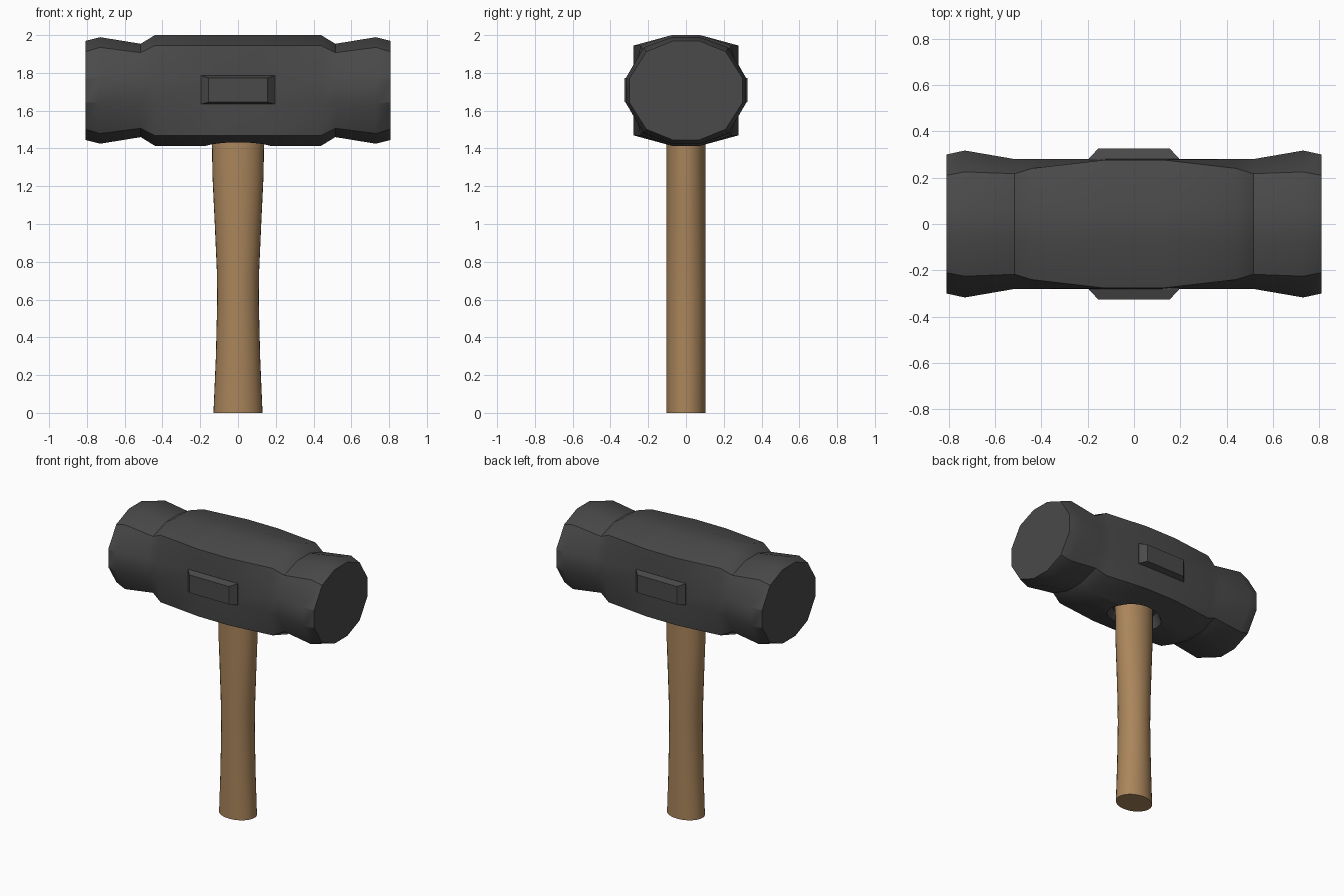
import bpy, bmesh, math

if "Cube" in bpy.data.objects:
    bpy.data.objects.remove(bpy.data.objects["Cube"])

def material(name, rgb):
    m = bpy.data.materials.new(name)
    m.diffuse_color = (*rgb, 1)
    m.use_nodes = True
    m.node_tree.nodes["Principled BSDF"].inputs["Base Color"].default_value = m.diffuse_color
    return m

steel = material("dark_steel", (0.068, 0.068, 0.068))
wood = material("handle_wood", (0.40, 0.235, 0.105))

def loft(name, rings, mat):
    """Skin a list of equal-length closed rings and cap both ends."""
    bm = bmesh.new()
    vs = [[bm.verts.new(p) for p in r] for r in rings]
    n = len(rings[0])
    for a, b in zip(vs, vs[1:]):
        for i in range(n):
            bm.faces.new((a[i], a[(i + 1) % n], b[(i + 1) % n], b[i]))
    bm.faces.new(vs[0])
    bm.faces.new(vs[-1])
    bmesh.ops.recalc_face_normals(bm, faces=bm.faces)
    me = bpy.data.meshes.new(name)
    bm.to_mesh(me)
    bm.free()
    ob = bpy.data.objects.new(name, me)
    bpy.context.collection.objects.link(ob)
    me.materials.append(mat)
    return ob

def smooth(ob, angle=30):
    bpy.ops.object.select_all(action='DESELECT')
    ob.select_set(True)
    bpy.context.view_layer.objects.active = ob
    bpy.ops.object.shade_smooth_by_angle(angle=math.radians(angle))

def ellipse(rx, ry, z, n=32):
    return [(rx * math.cos(2 * math.pi * i / n), ry * math.sin(2 * math.pi * i / n), z)
            for i in range(n)]

# Head: twelve-sided sections along x, mirrored about the middle
ZC = 1.707
def section(x, top, w, ry, rz, sy, sz):
    q = [(w, top), (ry, rz), (sy, sz)]
    right = q + [(y, -z) for y, z in reversed(q)]
    ring = right + [(-y, -z) for y, z in right]
    return [(x, y, ZC + z) for y, z in ring]

# x, top height, top half width, ridge y, ridge z, side y, side z
half = [
    (0.12, 0.293, 0.075, 0.277, 0.238, 0.280, 0.065),
    (0.44, 0.293, 0.075, 0.240, 0.238, 0.280, 0.065),
    (0.515, 0.247, 0.070, 0.217, 0.200, 0.280, 0.065),
    (0.73, 0.282, 0.075, 0.225, 0.228, 0.317, 0.068),
    (0.808, 0.262, 0.070, 0.210, 0.205, 0.300, 0.063),
]
rings = [section(-s[0], *s[1:]) for s in reversed(half)] + [section(*s) for s in half]
head = loft("head", rings, steel)

# Oval socket cut into the underside around the handle
cutter = loft("socket_cutter", [ellipse(0.20, 0.15, 1.35), ellipse(0.20, 0.15, 1.41),
                                ellipse(0.165, 0.125, 1.49)], steel)
cutter.hide_render = True
mod = head.modifiers.new("socket", 'BOOLEAN')
mod.object = cutter
mod.operation = 'DIFFERENCE'
mod.solver = 'EXACT'
bpy.context.view_layer.objects.active = head
bpy.ops.object.modifier_apply(modifier="socket")
bpy.data.objects.remove(cutter)
smooth(head)

# Raised cheek plates on the front and back
def rect(x, y, z0, z1):
    return [(-x, y, z0), (x, y, z0), (x, y, z1), (-x, y, z1)]

for name, s in (("front_cheek", -1), ("back_cheek", 1)):
    loft(name, [rect(0.195, s * 0.27, 1.635, 1.785), rect(0.195, s * 0.282, 1.635, 1.785),
                rect(0.155, s * 0.325, 1.645, 1.772)], steel)

# Handle: oval shaft with a narrowed waist
shape = [(0, 0.130), (0.3, 0.117), (0.6, 0.110), (0.75, 0.112), (1.0, 0.123),
         (1.25, 0.135), (1.43, 0.138), (1.6, 0.138)]
handle = loft("handle", [ellipse(rx, 0.104, z) for z, rx in shape], wood)
smooth(handle)
